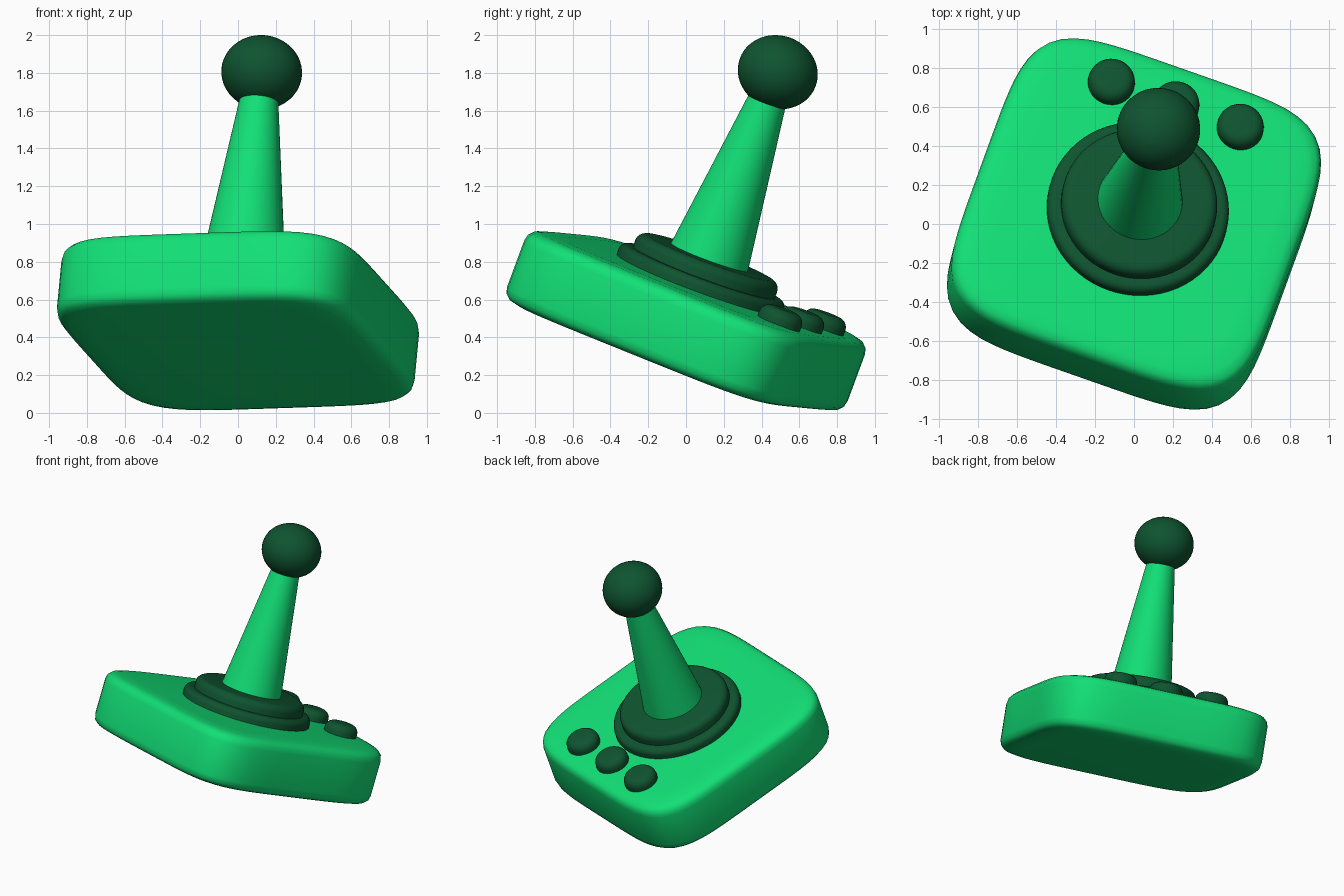
import bpy, math
from mathutils import Matrix, Vector

cube = bpy.data.objects.get("Cube")
if cube:
    bpy.data.objects.remove(cube, do_unlink=True)


def material(name, color):
    mat = bpy.data.materials.new(name)
    mat.use_nodes = True
    mat.diffuse_color = color
    mat.node_tree.nodes["Principled BSDF"].inputs["Base Color"].default_value = color
    return mat


bright = material("bright green", (0.006, 0.74, 0.18, 1))
dark = material("dark green", (0.0045, 0.088, 0.029, 1))

# Tilted frame shared by every part: origin at the middle of the base
n = Vector((0.089, 0.345, 0.934)).normalized()
turn = math.radians(20)
u = Vector((math.cos(turn), -math.sin(turn), 0))
u = (u - n * u.dot(n)).normalized()
v = n.cross(u)
frame = Matrix.Translation((0, 0, 0.488)) @ Matrix((u, v, n)).transposed().to_4x4()


def finish(obj, name, mat, offset):
    obj.name = name
    obj.data.materials.append(mat)
    obj.matrix_world = frame @ Matrix.Translation(offset)
    bpy.ops.object.select_all(action='DESELECT')
    obj.select_set(True)
    bpy.context.view_layer.objects.active = obj
    bpy.ops.object.shade_smooth_by_angle(angle=math.radians(42))


def loft(name, profile, mat, offset=(0, 0, 0), power=2, steps=64):
    """Stack (radius, height) rings; power above 2 squares the outline."""
    verts, faces = [], []
    for r, h in profile:
        for i in range(steps):
            a = 2 * math.pi * i / steps
            c, s = math.cos(a), math.sin(a)
            k = r * (abs(c) ** power + abs(s) ** power) ** (-1 / power)
            verts.append((c * k, s * k, h))
    for j in range(len(profile) - 1):
        for i in range(steps):
            a, b = j * steps + i, j * steps + (i + 1) % steps
            faces.append((a, b, b + steps, a + steps))
    faces.append(tuple(reversed(range(steps))))
    faces.append(tuple(range(len(verts) - steps, len(verts))))
    mesh = bpy.data.meshes.new(name)
    mesh.from_pydata(verts, [], faces)
    obj = bpy.data.objects.new(name, mesh)
    bpy.context.collection.objects.link(obj)
    finish(obj, name, mat, offset)


def rounded(radius, low, high, bevel, steps=5):
    """Disc profile with a rounded upper rim."""
    rim = [math.pi / 2 * i / steps for i in range(steps + 1)]
    return [(radius, low)] + [(radius - bevel + bevel * math.cos(a),
                               high - bevel + bevel * math.sin(a)) for a in rim]


# Base: rounded square slab with softened rims
upper = [(0.835, 0.13), (0.828, 0.165), (0.808, 0.188), (0.77, 0.2), (0.68, 0.206)]
lower = [(r, -h) for r, h in reversed(upper)]
loft("base", lower + upper, bright, power=5, steps=96)

# Stepped collar around the stick
loft("collar_lower", rounded(0.467, 0.18, 0.275, 0.04), dark)
loft("collar_upper", rounded(0.4, 0.25, 0.36, 0.05), dark)

# Stick and its knob
loft("stick", [(0.22, 0.34), (0.1, 1.27)], bright, steps=48)
bpy.ops.mesh.primitive_uv_sphere_add(segments=48, ring_count=24, radius=1)
knob = bpy.context.object
knob.data.transform(Matrix.Diagonal((0.214, 0.214, 0.194, 1)))
finish(knob, "knob", dark, (0, 0, 1.408))

# Row of three push buttons
for side, x in (("right", -0.35), ("middle", 0), ("left", 0.35)):
    loft("button_" + side, rounded(0.12, 0.18, 0.285, 0.055), dark, (x, 0.61, 0), steps=32)
